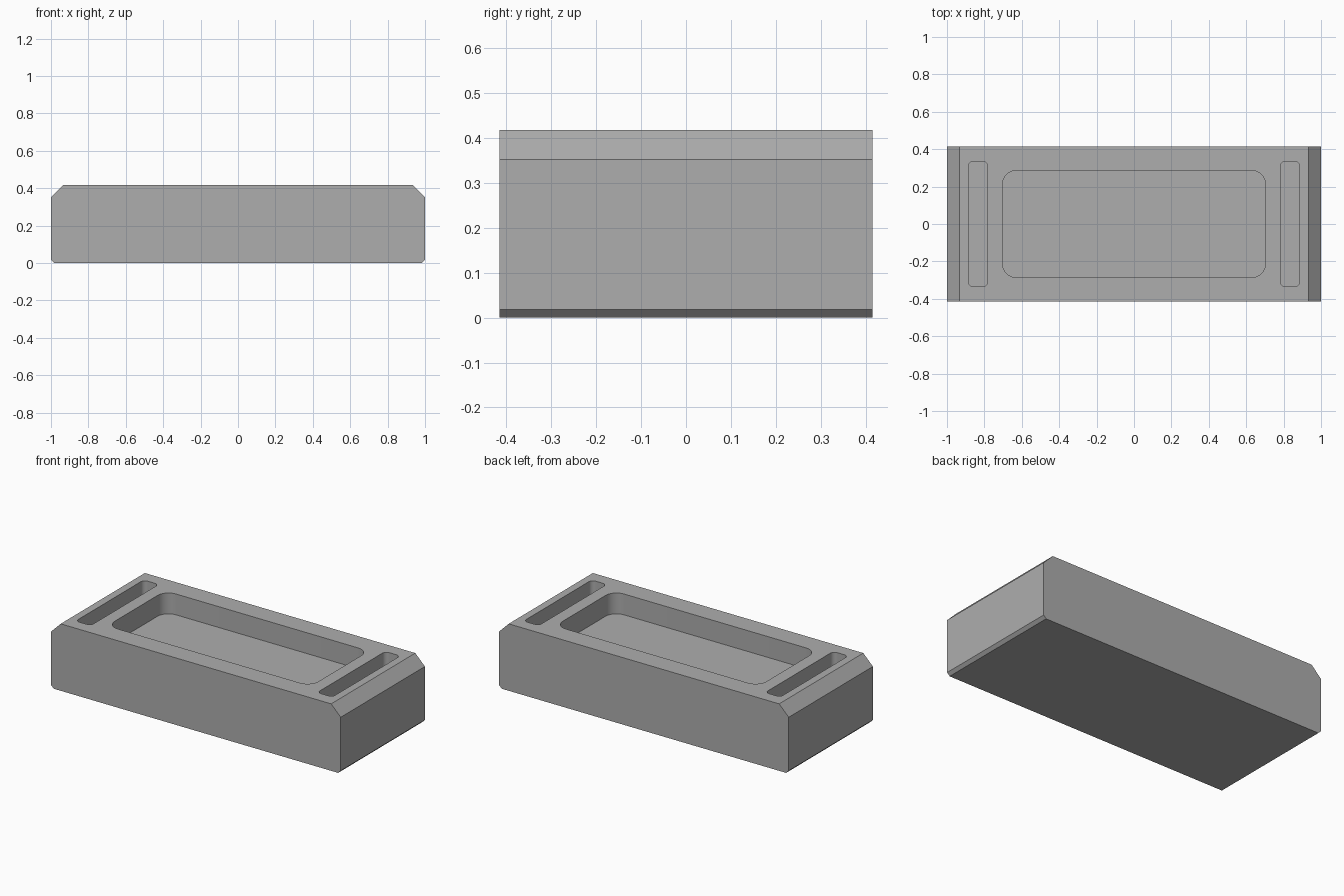
import bpy, bmesh, math

if "Cube" in bpy.data.objects:
    bpy.data.objects.remove(bpy.data.objects["Cube"])

grey = bpy.data.materials.new("plain grey")
grey.diffuse_color = (0.42, 0.42, 0.42, 1)
grey.use_nodes = True
grey.node_tree.nodes["Principled BSDF"].inputs["Base Color"].default_value = grey.diffuse_color


def prism(name, points, vec):
    """Extrude a closed outline of 3D points along vec."""
    bm = bmesh.new()
    face = bm.faces.new([bm.verts.new(p) for p in points])
    ext = bmesh.ops.extrude_face_region(bm, geom=[face])
    bmesh.ops.translate(bm, vec=vec, verts=[g for g in ext["geom"] if isinstance(g, bmesh.types.BMVert)])
    bmesh.ops.recalc_face_normals(bm, faces=bm.faces)
    mesh = bpy.data.meshes.new(name)
    bm.to_mesh(mesh)
    bm.free()
    mesh.materials.append(grey)
    obj = bpy.data.objects.new(name, mesh)
    bpy.context.collection.objects.link(obj)
    return obj


def rounded_rect(cx, hx, hy, r, z, steps=10):
    """Rounded rectangle outline at height z."""
    pts = []
    for k, (sx, sy) in enumerate([(1, 1), (-1, 1), (-1, -1), (1, -1)]):
        for i in range(steps + 1):
            a = math.pi / 2 * (k + i / steps)
            pts.append((cx + sx * (hx - r) + r * math.cos(a),
                        sy * (hy - r) + r * math.sin(a), z))
    return pts


# Body block: chamfered along the top and bottom end edges
H, D, TOP, BOT = 0.418, 0.415, 0.066, 0.018
half = [(1 - BOT, 0), (1, BOT), (1, H - TOP), (1 - TOP, H)]
outline = half + [(-x, z) for x, z in reversed(half)]
body = prism("tray_body", [(x, -D, z) for x, z in outline], (0, 2 * D, 0))

# Recesses: one wide central pocket and a narrow slot at each end
DEPTH = 0.13
recesses = [("pocket_cutter", 0, 0.703, 0.286, 0.075),
            ("left_slot_cutter", -0.834, 0.052, 0.335, 0.028),
            ("right_slot_cutter", 0.834, 0.052, 0.335, 0.028)]
bpy.context.view_layer.objects.active = body
body.select_set(True)
for name, cx, hx, hy, r in recesses:
    cutter = prism(name, rounded_rect(cx, hx, hy, r, H - DEPTH), (0, 0, DEPTH + 0.1))
    mod = body.modifiers.new(name, "BOOLEAN")
    mod.operation, mod.solver, mod.object = "DIFFERENCE", "EXACT", cutter
    bpy.ops.object.modifier_apply(modifier=mod.name)
    bpy.data.objects.remove(cutter)

# Smooth the rounded recess corners, keep all other edges crisp
bpy.ops.object.shade_smooth_by_angle(angle=math.radians(25))
